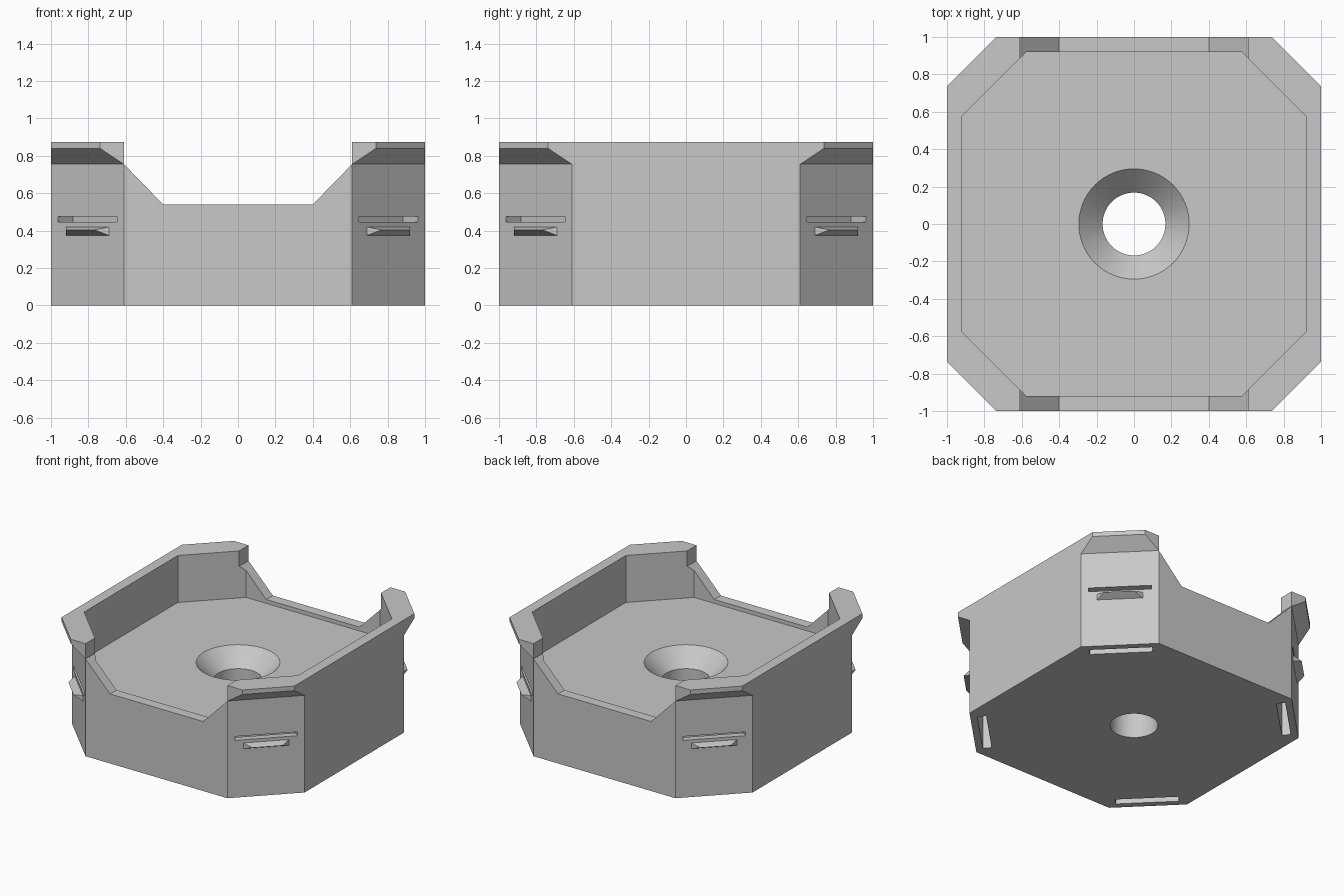
import bpy, bmesh, math
from mathutils import Matrix

if "Cube" in bpy.data.objects:
    bpy.data.objects.remove(bpy.data.objects["Cube"])

grey = bpy.data.materials.new("light_grey")
grey.diffuse_color = (0.58, 0.58, 0.58, 1)
grey.use_nodes = True
grey.node_tree.nodes["Principled BSDF"].inputs["Base Color"].default_value = grey.diffuse_color


def make_object(name, bm):
    bmesh.ops.recalc_face_normals(bm, faces=bm.faces)
    mesh = bpy.data.meshes.new(name)
    bm.to_mesh(mesh)
    bm.free()
    mesh.materials.append(grey)
    ob = bpy.data.objects.new(name, mesh)
    bpy.context.collection.objects.link(ob)
    return ob


def octagon(h, c, z):
    return [(h, -c, z), (h, c, z), (c, h, z), (-c, h, z),
            (-h, c, z), (-h, -c, z), (-c, -h, z), (c, -h, z)]


def loft(name, rings):
    """Closed solid through a stack of equal-sized rings."""
    bm = bmesh.new()
    vs = [[bm.verts.new(p) for p in ring] for ring in rings]
    n = len(vs[0])
    for a, b in zip(vs, vs[1:]):
        for i in range(n):
            j = (i + 1) % n
            bm.faces.new((a[i], a[j], b[j], b[i]))
    bm.faces.new(vs[0][::-1])
    bm.faces.new(vs[-1])
    return make_object(name, bm)


def circle(r, z, n=64):
    return [(r * math.cos(2 * math.pi * i / n), r * math.sin(2 * math.pi * i / n), z)
            for i in range(n)]


def cut(body, cutter):
    mod = body.modifiers.new("cut", 'BOOLEAN')
    mod.operation = 'DIFFERENCE'
    mod.solver = 'EXACT'
    mod.object = cutter
    bpy.context.view_layer.objects.active = body
    bpy.ops.object.modifier_apply(modifier=mod.name)
    bpy.data.objects.remove(cutter)


# Tray body: octagon with corners flaring out near the rim
tray = loft("tray_body", [octagon(1, c, z) for c, z in
                          ((0.61, 0), (0.61, 0.755), (0.737, 0.84), (0.737, 0.875))])

# Inner pocket
FLOOR = 0.51
cut(tray, loft("pocket_cutter", [octagon(0.92, 0.575, FLOOR), octagon(0.92, 0.575, 1.2)]))

# Front and back notches, cut straight through
notch = [(-0.61, 1.2), (-0.61, 0.755), (-0.4, 0.54), (0.4, 0.54), (0.61, 0.755), (0.61, 1.2)]
cut(tray, loft("notch_cutter", [[(x, y, z) for x, z in notch] for y in (-1.3, 1.3)]))

# Countersunk centre hole
cut(tray, loft("hole_cutter", [circle(0.168, -0.1), circle(0.168, FLOOR - 0.127),
                               circle(0.295, FLOOR), circle(0.315, FLOOR + 0.02)]))

# Strap channels and clip ridges on the four corner faces
D = 1.61 / math.sqrt(2)
channel = [(0.1, 0.445), (-0.05, 0.445), (-0.05, -0.1),
           (-0.113, -0.1), (-0.113, 0.475), (0.1, 0.475)]
for k in range(4):
    turn = Matrix.Rotation(math.radians(45 + 90 * k), 4, 'Z')
    cutter = loft("channel_cutter", [[(D + d, t, z) for d, z in channel]
                                     for t in (-0.223, 0.223)])
    cutter.data.transform(turn)
    cut(tray, cutter)

    bm = bmesh.new()
    a, b, c, d, e, f = [bm.verts.new(p) for p in (
        (D, -0.163, 0.375), (D, 0.163, 0.375), (D, 0.163, 0.42), (D, -0.163, 0.42),
        (D + 0.056, -0.107, 0.404), (D + 0.056, 0.107, 0.404))]
    for face in ((a, b, f, e), (e, f, c, d), (b, c, f), (d, a, e)):
        bm.faces.new(face)
    ridge = make_object(f"clip_ridge_{k + 1}", bm)
    ridge.data.transform(turn)

# Smooth the round hole, keep all other edges sharp
bpy.ops.object.select_all(action='DESELECT')
tray.select_set(True)
bpy.context.view_layer.objects.active = tray
bpy.ops.object.shade_smooth_by_angle(angle=math.radians(25))
